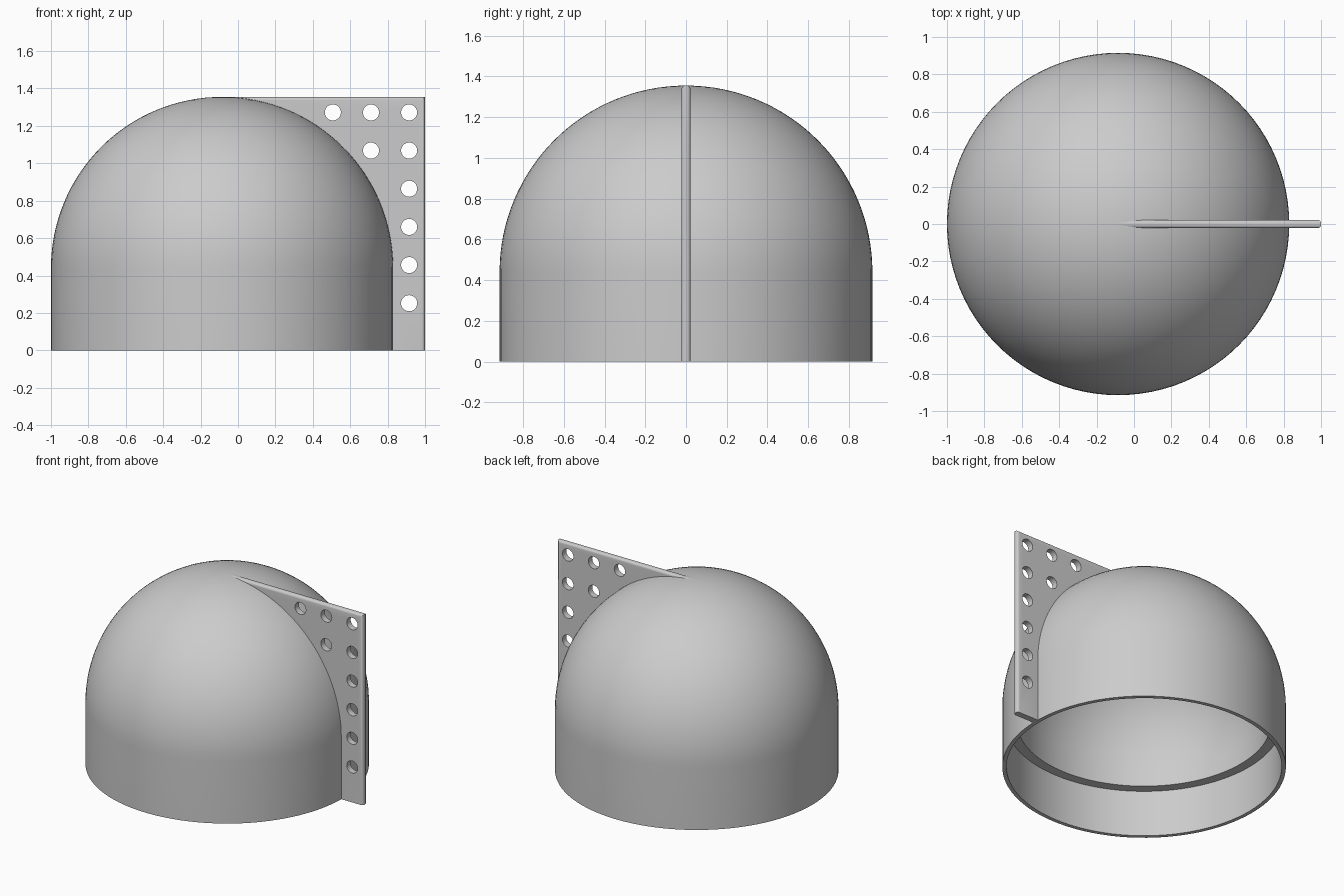
import bpy, bmesh, math
from mathutils import Matrix

if "Cube" in bpy.data.objects:
    bpy.data.objects.remove(bpy.data.objects["Cube"])

CX, R, ZC = -0.085, 0.915, 0.44      # dome axis, radius, height of the sphere centre
TOP = ZC + R
SEG = 96

grey = bpy.data.materials.new("plain_grey")
grey.diffuse_color = (0.6, 0.6, 0.6, 1)
grey.use_nodes = True
grey.node_tree.nodes["Principled BSDF"].inputs["Base Color"].default_value = grey.diffuse_color


def make_object(name, bm):
    mesh = bpy.data.meshes.new(name)
    bmesh.ops.recalc_face_normals(bm, faces=bm.faces)
    bm.to_mesh(mesh)
    bm.free()
    ob = bpy.data.objects.new(name, mesh)
    bpy.context.collection.objects.link(ob)
    mesh.materials.append(grey)
    return ob


def smooth(ob, angle=30):
    bpy.ops.object.select_all(action='DESELECT')
    ob.select_set(True)
    bpy.context.view_layer.objects.active = ob
    bpy.ops.object.shade_smooth_by_angle(angle=math.radians(angle))


def arc(r, steps, start=0, end=90):
    angles = [math.radians(start + (end - start) * i / steps) for i in range(steps + 1)]
    return [(r * math.cos(a), ZC + r * math.sin(a)) for a in angles]


# Hollow dome: outer skin, bottom rim, stepped socket and inner dome in one lathe profile
profile = arc(R, 32, 90, 0) + [(R, 0), (0.888, 0), (0.888, 0.33), (0.82, 0.33)] + arc(0.82, 32)
bm = bmesh.new()
verts = [bm.verts.new((x, 0, z)) for x, z in profile]
edges = [bm.edges.new(pair) for pair in zip(verts, verts[1:])]
bmesh.ops.spin(bm, geom=verts + edges, cent=(0, 0, 0), axis=(0, 0, 1),
               angle=2 * math.pi, steps=SEG, use_duplicate=False)
bmesh.ops.remove_doubles(bm, verts=bm.verts, dist=0.0005)
bmesh.ops.translate(bm, verts=bm.verts, vec=(CX, 0, 0))
smooth(make_object("dome_shell", bm))

# Fin plate: its inner edge is buried in the dome wall
HALF = 0.022
outline = [(1, 0), (1, TOP), (CX, TOP)]
outline += [(CX + x, z) for x, z in arc(0.9, 40, 90, 0)] + [(CX + 0.9, 0)]
bm = bmesh.new()
face = bm.faces.new([bm.verts.new((x, -HALF, z)) for x, z in outline])
ext = bmesh.ops.extrude_face_region(bm, geom=[face])
bmesh.ops.translate(bm, verts=[g for g in ext["geom"] if isinstance(g, bmesh.types.BMVert)],
                    vec=(0, 2 * HALF, 0))
# Round the long top and outer edges
rounded = [e for e in bm.edges if abs(e.verts[0].co.y - e.verts[1].co.y) < 1e-5
           and (all(v.co.x > 0.999 for v in e.verts) or all(v.co.z > TOP - 1e-4 for v in e.verts))]
bmesh.ops.bevel(bm, geom=rounded, offset=0.018, segments=4, profile=0.5, affect='EDGES')
fin = make_object("fin", bm)

# Triangular pattern of round holes along the outer and top edges
PITCH = 0.204
spots = [(0, row) for row in range(6)] + [(1, 0), (1, 1), (2, 0)]
bm = bmesh.new()
for col, row in spots:
    place = (Matrix.Translation((0.915 - col * PITCH, 0, 1.272 - row * PITCH))
             @ Matrix.Rotation(math.pi / 2, 4, 'X'))
    bmesh.ops.create_cone(bm, cap_ends=True, segments=32, radius1=0.043, radius2=0.043,
                          depth=0.2, matrix=place)
cutter = make_object("hole_cutter", bm)
cut = fin.modifiers.new("holes", 'BOOLEAN')
cut.operation, cut.object, cut.solver = 'DIFFERENCE', cutter, 'EXACT'
bpy.context.view_layer.objects.active = fin
bpy.ops.object.modifier_apply(modifier=cut.name)
bpy.data.objects.remove(cutter)
smooth(fin)
